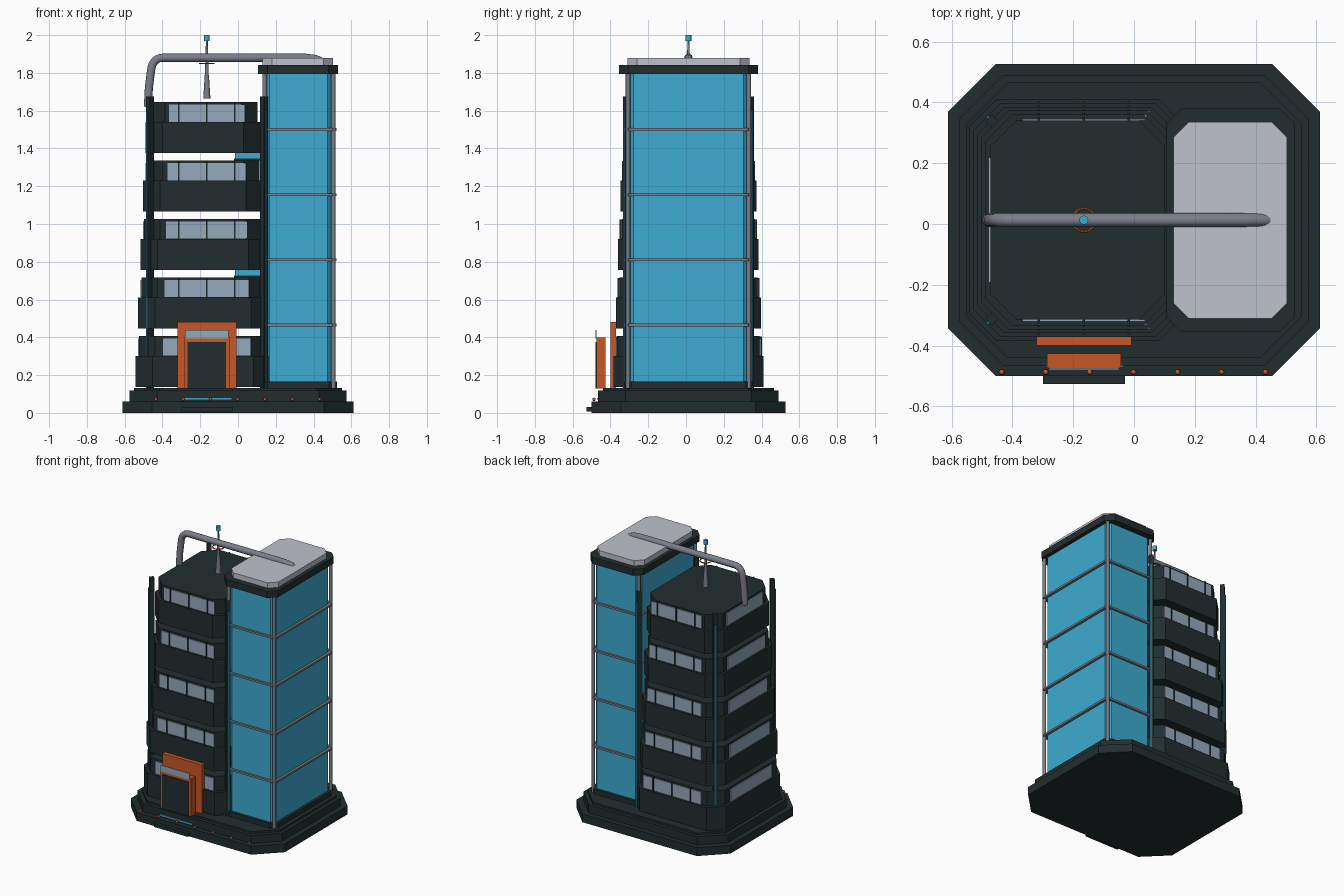
import bpy, bmesh, math
from mathutils import Vector

if "Cube" in bpy.data.objects:
    bpy.data.objects.remove(bpy.data.objects["Cube"])


def material(name, rgb):
    m = bpy.data.materials.new(name)
    m.diffuse_color = (*rgb, 1)
    m.use_nodes = True
    m.node_tree.nodes["Principled BSDF"].inputs["Base Color"].default_value = m.diffuse_color
    return m


DARK = material("dark slate", (0.016, 0.027, 0.028))
CYAN = material("cyan glass", (0.048, 0.41, 0.64))
ORANGE = material("burnt orange", (0.58, 0.095, 0.022))
PANE = material("pale window", (0.30, 0.40, 0.50))
ROOF = material("light grey", (0.52, 0.54, 0.59))
STEEL = material("steel grey", (0.20, 0.21, 0.25))
TEAL = material("deep teal", (0.012, 0.12, 0.18))
CY = 0.013   # centre line of the building in y
BX = -0.165  # centre line of the window bays in x


def finish(name, bm, mat, smooth=False):
    bmesh.ops.recalc_face_normals(bm, faces=bm.faces)
    me = bpy.data.meshes.new(name)
    bm.to_mesh(me)
    bm.free()
    me.materials.append(mat)
    ob = bpy.data.objects.new(name, me)
    bpy.context.collection.objects.link(ob)
    if smooth:
        bpy.context.view_layer.objects.active = ob
        ob.select_set(True)
        bpy.ops.object.shade_smooth_by_angle(angle=math.radians(40))
        ob.select_set(False)
    return ob


def prism(name, x0, x1, y0, y1, z0, z1, mat, c=0.0):
    """Upright block; c cuts the four vertical corners."""
    if c:
        pts = [(x0 + c, y0), (x1 - c, y0), (x1, y0 + c), (x1, y1 - c),
               (x1 - c, y1), (x0 + c, y1), (x0, y1 - c), (x0, y0 + c)]
    else:
        pts = [(x0, y0), (x1, y0), (x1, y1), (x0, y1)]
    bm = bmesh.new()
    lo = [bm.verts.new((x, y, z0)) for x, y in pts]
    hi = [bm.verts.new((x, y, z1)) for x, y in pts]
    bm.faces.new(lo)
    bm.faces.new(hi)
    n = len(pts)
    for i in range(n):
        j = (i + 1) % n
        bm.faces.new((lo[i], lo[j], hi[j], hi[i]))
    return finish(name, bm, mat)


def cone(name, x, y, z0, z1, r0, r1, mat, seg=12):
    bm = bmesh.new()
    bmesh.ops.create_cone(bm, cap_ends=True, segments=seg, radius1=r0, radius2=r1, depth=z1 - z0)
    bmesh.ops.translate(bm, verts=bm.verts, vec=(x, y, (z0 + z1) / 2))
    return finish(name, bm, mat, True)


# stepped base
prism("base_lower", -0.612, 0.612, -0.50, 0.526, 0, 0.06, DARK, 0.157)
prism("base_middle", -0.575, 0.575, -0.465, 0.49, 0.06, 0.118, DARK, 0.145)
prism("base_top", -0.55, 0.55, -0.44, 0.465, 0.118, 0.132, DARK, 0.135)
prism("front_step", -0.30, -0.03, -0.526, -0.49, 0.008, 0.03, DARK)
prism("base_light_strip", -0.29, -0.035, -0.471, -0.464, 0.07, 0.08, CYAN)
for i in range(7):
    bm = bmesh.new()
    bmesh.ops.create_uvsphere(bm, u_segments=10, v_segments=6, radius=0.009)
    bmesh.ops.translate(bm, verts=bm.verts, vec=(-0.435 + 0.1445 * i, -0.487, 0.072))
    finish("base_lamp", bm, ORANGE, True)

# five tapering floors: parapet band, recessed window band, panes and mullions
for i in range(5):
    t = i / 4
    z = 0.137 + 0.3095 * i
    hx, hy = 0.357 - 0.052 * t, 0.397 - 0.05 * t
    cx = -0.185
    prism("parapet_band", cx - hx, cx + hx, CY - hy, CY + hy, z, z + 0.165, DARK, 0.09)
    wx, wy = hx - 0.018, hy - 0.02
    prism("window_band", cx - wx, cx + wx, CY - wy, CY + wy, z + 0.165, z + 0.27, DARK, 0.085)
    half = 0.235 - 0.03 * t
    cuts = [-half, -0.148, 0, 0.148, half]
    for s in (-1, 1):
        yf = CY + s * wy
        for a, b in zip(cuts, cuts[1:]):
            prism("window_pane", BX + a + 0.004, BX + b - 0.004,
                  min(yf, yf + s * 0.006), max(yf, yf + s * 0.006), z + 0.166, z + 0.257, PANE)
        for m in cuts[1:-1]:
            prism("mullion", BX + m - 0.004, BX + m + 0.004,
                  min(yf, yf + s * 0.012), max(yf, yf + s * 0.012), z + 0.165, z + 0.268, DARK)
    prism("side_window", cx - wx - 0.006, cx - wx, CY - half, CY + half, z + 0.166, z + 0.257, PANE)

# small glazed links in the gaps between floors
for z in (0.728, 1.347):
    prism("link_glass", -0.015, 0.14, CY - 0.12, CY + 0.12, z, z + 0.045, CYAN)
    prism("link_floor", -0.02, 0.14, CY - 0.125, CY + 0.125, z - 0.01, z, DARK)

# diagonal corner posts with a light strip on the outward face
for sx in (-1, 1):
    for sy in (-1, 1):
        for name, size, off, top, mat in (("corner_post", 0.030, 0, 1.675, DARK),
                                          ("corner_light", 0.012, 0.012, 1.60, TEAL)):
            px, py = BX + sx * (0.302 + off), CY + sy * (0.325 + off)
            bm = bmesh.new()
            bmesh.ops.create_cone(bm, cap_ends=True, segments=4, radius1=size * 0.7,
                                  radius2=size * 0.7, depth=top - 0.13)
            bmesh.ops.translate(bm, verts=bm.verts, vec=(px, py, (top + 0.13) / 2))
            finish(name, bm, mat)

# glass tower with frame
X0, X1, Y0, Y1 = 0.137, 0.503, CY - 0.322, CY + 0.322
prism("tower_foot", X0 - 0.02, X1 + 0.02, Y0 - 0.02, Y1 + 0.02, 0.13, 0.165, DARK, 0.04)
prism("tower_glass", X0, X1, Y0, Y1, 0.16, 1.80, CYAN, 0.03)
for x in (X0 + 0.004, X1 + 0.001):
    for y in (Y0 + 0.002, Y1 - 0.002):
        cone("tower_column", x, y, 0.13, 1.80, 0.012, 0.012, STEEL)
for z in (0.465, 0.81, 1.155, 1.50):
    prism("tower_ring", X0 - 0.012, X1 + 0.018, Y0 - 0.014, Y1 + 0.014, z - 0.007, z + 0.007, STEEL, 0.022)
prism("tower_cap", 0.105, 0.53, CY - 0.367, CY + 0.367, 1.795, 1.842, DARK, 0.05)
prism("tower_roof", 0.13, 0.503, CY - 0.323, CY + 0.323, 1.84, 1.88, ROOF, 0.05)

# entrance: tall orange surround, free-standing porch, door and sign plate
prism("entrance_surround", -0.32, -0.008, -0.40, -0.37, 0.13, 0.482, ORANGE)
prism("porch", -0.286, -0.042, -0.473, -0.425, 0.13, 0.40, ORANGE)
prism("door", -0.267, -0.063, -0.479, -0.45, 0.13, 0.375, DARK)
prism("porch_sign", -0.28, -0.05, -0.480, -0.473, 0.395, 0.44, PANE)

# bent roof pipe
cu = bpy.data.curves.new("pipe_path", "CURVE")
cu.dimensions = "3D"
cu.bevel_depth = 0.0225
cu.bevel_resolution = 3
cu.use_fill_caps = True
pts = [(-0.477, 1.62), (-0.472, 1.72), (-0.462, 1.80)]
pts += [(-0.40 - 0.058 * math.cos(a), 1.82 + 0.06 * math.sin(a))
        for a in (math.radians(d) for d in range(10, 91, 16))]
pts += [(0.36, 1.88), (0.41, 1.874), (0.445, 1.858)]
sp = cu.splines.new("POLY")
sp.points.add(len(pts) - 1)
for p, (x, z) in zip(sp.points, pts):
    p.co = (x, CY, z, 1)
sp.use_smooth = True
pipe = bpy.data.objects.new("roof_pipe", cu)
cu.materials.append(STEEL)
bpy.context.collection.objects.link(pipe)

# antenna with ring and tip
cone("antenna_base", BX, CY, 1.665, 1.79, 0.019, 0.011, STEEL)
cone("antenna_rod", BX, CY, 1.79, 1.97, 0.010, 0.005, STEEL)
cone("antenna_tip", BX, CY, 1.968, 2.0, 0.015, 0.015, CYAN)
bpy.ops.mesh.primitive_torus_add(major_radius=0.038, minor_radius=0.004, major_segments=20,
                                 minor_segments=6, location=(BX, CY, 1.85))
ring = bpy.context.object
ring.name = "antenna_ring"
ring.data.materials.append(ORANGE)
